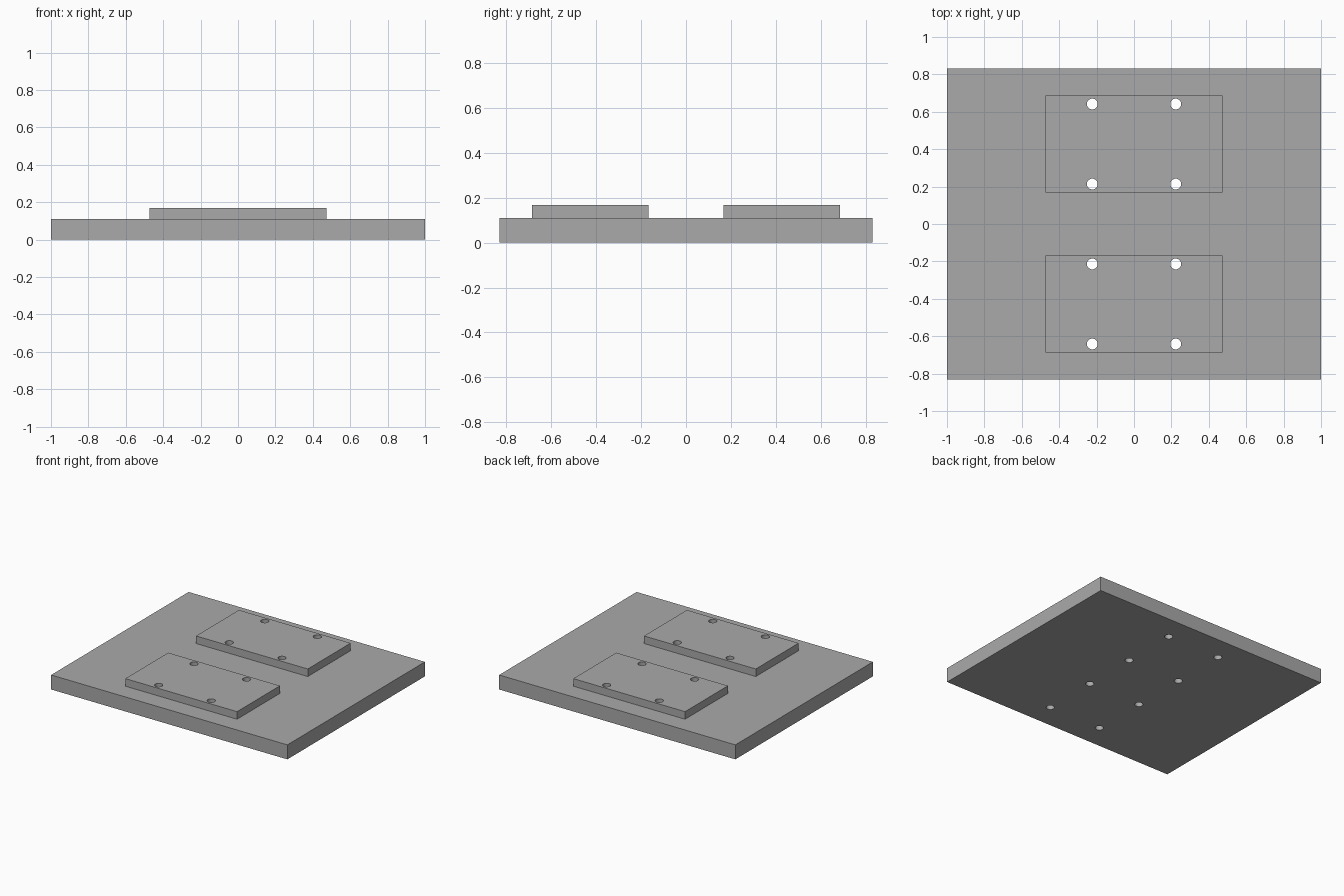
import bpy
import math

old = bpy.data.objects.get("Cube")
if old:
    bpy.data.objects.remove(old, do_unlink=True)

PLATE_TOP, PAD_TOP = 0.111, 0.169
PAD_Y, HOLE_X, HOLE_DY, HOLE_R = 0.4275, 0.223, 0.214, 0.029

grey = bpy.data.materials.new("plain grey")
grey.use_nodes = True
colour = (0.4, 0.4, 0.4, 1)
grey.diffuse_color = colour
grey.node_tree.nodes["Principled BSDF"].inputs["Base Color"].default_value = colour


def box(name, size_x, size_y, y, bottom, top):
    bpy.ops.mesh.primitive_cube_add(size=1, location=(0, y, (bottom + top) / 2))
    ob = bpy.context.object
    ob.name = name
    ob.scale = (size_x, size_y, top - bottom)
    bpy.ops.object.transform_apply(location=False, rotation=False, scale=True)
    ob.data.materials.append(grey)
    return ob


# Base plate and the two raised pads
base = box("base_plate", 2, 1.663, 0, 0, PLATE_TOP)
front = box("front_pad", 0.946, 0.519, -PAD_Y, PLATE_TOP, PAD_TOP)
back = box("back_pad", 0.946, 0.519, PAD_Y, PLATE_TOP, PAD_TOP)


def drill(x, y, parts):
    """Cut one round through hole in each part, then discard the drill."""
    bpy.ops.mesh.primitive_cylinder_add(vertices=32, radius=HOLE_R, depth=1, location=(x, y, 0))
    cutter = bpy.context.object
    cutter.hide_render = True
    cutter.data.materials.append(grey)
    for part in parts:
        mod = part.modifiers.new("bolt hole", 'BOOLEAN')
        mod.operation, mod.solver, mod.object = 'DIFFERENCE', 'EXACT', cutter
        bpy.context.view_layer.objects.active = part
        bpy.ops.object.modifier_apply(modifier=mod.name)
    bpy.data.objects.remove(cutter, do_unlink=True)


# Four bolt holes through each pad and the plate below it
for pad, pad_y in ((front, -PAD_Y), (back, PAD_Y)):
    for sx in (-1, 1):
        for sy in (-1, 1):
            drill(sx * HOLE_X, pad_y + sy * HOLE_DY, (base, pad))

# Round hole walls, crisp box edges
bpy.ops.object.select_all(action='DESELECT')
for part in (base, front, back):
    part.select_set(True)
bpy.context.view_layer.objects.active = base
bpy.ops.object.shade_smooth_by_angle(angle=math.radians(30))
